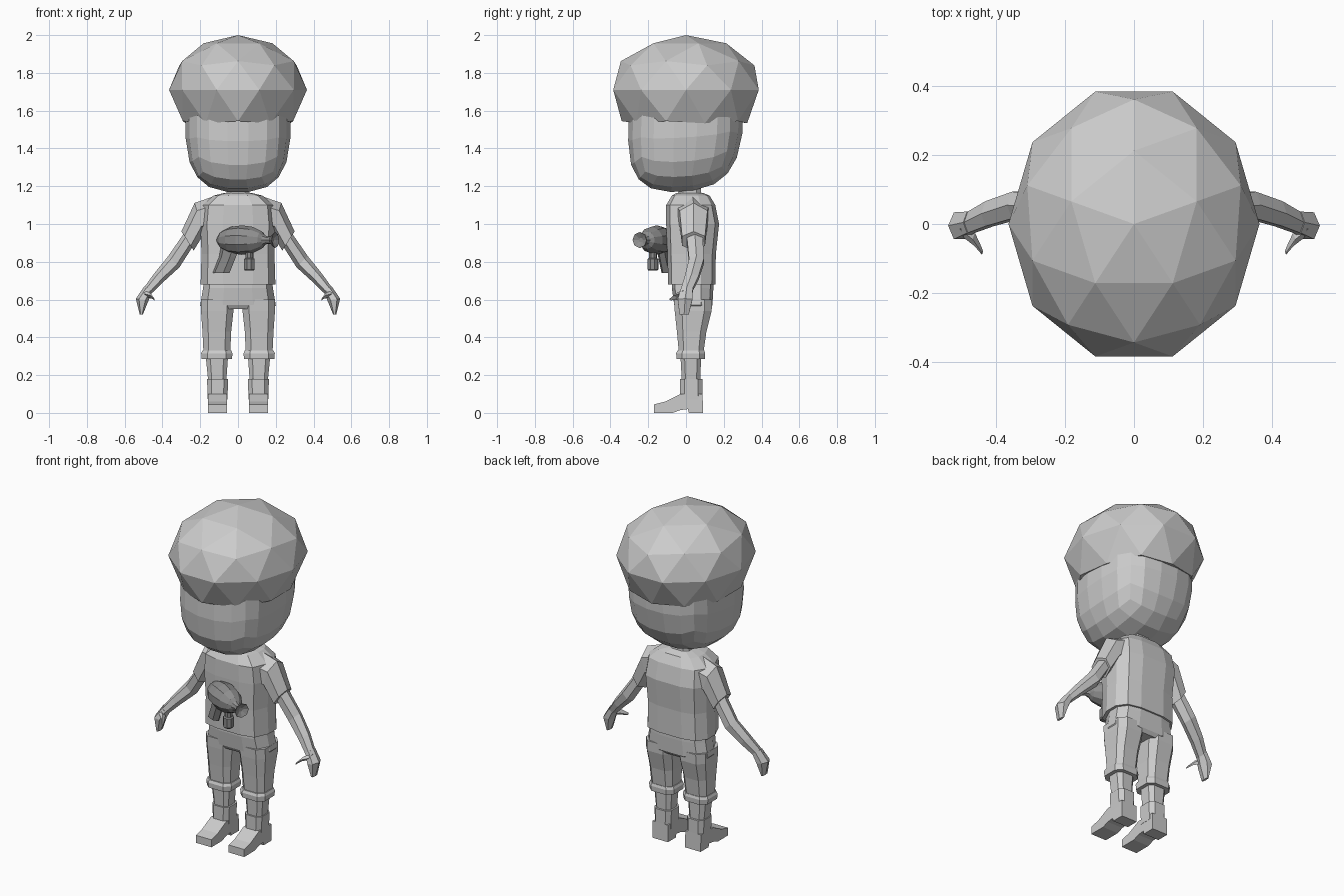
import bpy, bmesh
from math import cos, sin, radians, pi
from mathutils import Vector, Matrix

cube = bpy.data.objects.get("Cube")
if cube:
    bpy.data.objects.remove(cube)


def material(name, value):
    mat = bpy.data.materials.new(name)
    mat.use_nodes = True
    colour = (value, value, value, 1)
    mat.diffuse_color = colour
    mat.node_tree.nodes["Principled BSDF"].inputs["Base Color"].default_value = colour
    return mat


light_grey = material("light grey", 0.6)
dark_grey = material("dark grey", 0.27)


def finish(name, bm, mat=light_grey, mirror=False):
    bmesh.ops.recalc_face_normals(bm, faces=bm.faces[:])
    mesh = bpy.data.meshes.new(name)
    bm.to_mesh(mesh)
    bm.free()
    mesh.materials.append(mat)
    obj = bpy.data.objects.new(name, mesh)
    bpy.context.collection.objects.link(obj)
    if mirror:
        obj.modifiers.new("Mirror", "MIRROR").use_mirror_merge = False
    return obj


def loft(name, rings, **options):
    """Skin a list of point rings and cap both ends."""
    bm = bmesh.new()
    loops = [[bm.verts.new(p) for p in ring] for ring in rings]
    count = len(loops[0])
    for low, high in zip(loops, loops[1:]):
        for i in range(count):
            j = (i + 1) % count
            bm.faces.new((low[i], low[j], high[j], high[i]))
    bm.faces.new(loops[0])
    bm.faces.new(loops[-1])
    return finish(name, bm, **options)


def stacked(name, profile, sections, **options):
    """Sections are height, centre x, half width, front y, back y."""
    rings = [[(cx + px * half, (front + back) / 2 + py * (back - front) / 2, z)
              for px, py in profile] for z, cx, half, front, back in sections]
    return loft(name, rings, **options)


def limb(name, sections, sides=6, **options):
    """Sections are centre, tilt of the ring about y, and two half sizes."""
    rings = []
    for x, y, z, tilt, wide, deep in sections:
        u = Vector((cos(radians(tilt)), 0, sin(radians(tilt)))) * wide
        v = Vector((0, deep, 0))
        angles = [2 * pi * i / sides for i in range(sides)]
        rings.append([Vector((x, y, z)) + u * cos(a) + v * sin(a) for a in angles])
    return loft(name, rings, **options)


# Cross-sections
half_chest = [(0.4, -1), (0.82, -0.85), (1, -0.2), (1, 0.4), (0.8, 0.85), (0.4, 1)]
chest = half_chest + [(-x, y) for x, y in reversed(half_chest)]
octagon = [(0.6, -1), (1, -0.6), (1, 0.6), (0.6, 1),
           (-0.6, 1), (-1, 0.6), (-1, -0.6), (-0.6, -1)]

# Hair: faceted ball, flattened where it meets the head
bm = bmesh.new()
bmesh.ops.create_icosphere(bm, subdivisions=2, radius=1)
for v in bm.verts:
    x, y, z = v.co
    spread = 1
    if z < -0.3:
        spread = 0.94
        z = -0.57 if z > -0.5 else -0.61
    if v.co.z < -0.7:
        spread, z = 0.8, -0.5
    # The ball is turned so that a rim corner points to the front
    turn = Matrix.Rotation(pi / 2, 3, "Z") @ Vector((x, y, 0))
    v.co = (turn.x * 0.365 * spread, turn.y * 0.405 * spread, 1.71 + z * 0.29)
finish("hair", bm)

# Head: rounded box
bm = bmesh.new()
bmesh.ops.create_cube(bm, size=2)
bmesh.ops.subdivide_edges(bm, edges=bm.edges[:], cuts=4, use_grid_fill=True)
for v in bm.verts:
    p = v.co.copy()
    p /= sum(abs(c) ** 2.7 for c in p) ** (1 / 2.7)
    taper = 0.02 * max(0, -p.z)
    v.co = (p.x * 0.28, p.y * 0.305 - taper, 1.53 + p.z * 0.36 + p.y * 0.02)
finish("head", bm)

stacked("neck", octagon, [(1.1, 0, 0.075, -0.06, 0.1), (1.17, 0, 0.06, -0.04, 0.08),
                          (1.25, 0, 0.06, -0.04, 0.08)])

# Shirt
stacked("shirt", chest, [
    (0.68, 0, 0.198, -0.095, 0.155),
    (0.84, 0, 0.193, -0.098, 0.158),
    (1.0, 0, 0.2, -0.105, 0.175),
    (1.1, 0, 0.19, -0.105, 0.155),
    (1.15, 0, 0.13, -0.075, 0.125),
    (1.165, 0, 0.07, -0.05, 0.09)])
limb("sleeve", [
    (0.13, 0.035, 1.05, 88, 0.095, 0.1),
    (0.205, 0.04, 1.03, 73, 0.085, 0.085),
    (0.267, 0.04, 0.91, 57, 0.06, 0.07)], mirror=True)

# Arms and hands
limb("arm", [
    (0.24, 0.045, 0.95, 52, 0.04, 0.05),
    (0.34, 0.055, 0.8, 45, 0.042, 0.045),
    (0.42, 0.03, 0.715, 42, 0.033, 0.042),
    (0.48, 0.002, 0.645, 35, 0.025, 0.035)], mirror=True)
limb("hand", [
    (0.475, 0.005, 0.655, 35, 0.026, 0.036),
    (0.507, -0.005, 0.6, 8, 0.034, 0.045),
    (0.512, -0.01, 0.52, 0, 0.008, 0.028)], mirror=True)
limb("thumb", [
    (0.495, -0.015, 0.63, 60, 0.022, 0.025),
    (0.463, -0.045, 0.622, 70, 0.018, 0.02),
    (0.442, -0.08, 0.602, 70, 0.008, 0.01)], sides=4, mirror=True)

# Trousers
stacked("trouser_hips", chest, [
    (0.7, 0, 0.18, -0.075, 0.145),
    (0.66, 0, 0.185, -0.075, 0.145),
    (0.57, 0, 0.2, -0.062, 0.14),
    (0.55, 0, 0.185, -0.05, 0.125)])
stacked("trouser_leg", octagon, [
    (0.6, 0.108, 0.088, -0.064, 0.138),
    (0.54, 0.11, 0.086, -0.06, 0.136),
    (0.43, 0.112, 0.076, -0.048, 0.108),
    (0.3, 0.112, 0.07, -0.036, 0.09)], mirror=True)
stacked("trouser_cuff", octagon, [
    (0.33, 0.112, 0.076, -0.045, 0.097),
    (0.315, 0.112, 0.083, -0.052, 0.102),
    (0.285, 0.112, 0.08, -0.05, 0.1)], mirror=True)
stacked("shin", octagon, [
    (0.31, 0.112, 0.06, -0.03, 0.08),
    (0.17, 0.11, 0.048, -0.022, 0.076)], mirror=True)

# Boots: side outline given a width
stacked("boot_shaft", octagon, [
    (0.18, 0.108, 0.056, -0.032, 0.088),
    (0.07, 0.108, 0.052, -0.032, 0.088)], mirror=True)
outline = [(-0.17, 0), (-0.17, 0.045), (-0.11, 0.06), (-0.03, 0.1), (0.088, 0.1),
           (0.09, 0), (0.015, 0), (0.01, 0.02), (-0.03, 0.015), (-0.07, 0)]
loft("boot_foot", [[(x, y, z) for y, z in outline] for x in (0.057, 0.16)], mirror=True)

# Toy blaster: built along x, then turned towards the front
place = Matrix.Translation((0.02, -0.155, 0.915)) @ Matrix.Rotation(radians(-27), 4, "Z")


def blaster_part(name, sections, sides, tilt=90):
    obj = limb(name, [(x, 0, z, tilt, wide, deep) for x, z, wide, deep in sections],
               sides=sides, mat=dark_grey)
    obj.data.transform(place)


blaster_part("blaster_body", [
    (0.145 * cos(a), 0, 0.078 * sin(a), 0.078 * sin(a))
    for a in [pi * (i + 0.4) / 6.8 for i in range(7)]], 10)
blaster_part("blaster_nozzle", [
    (0.13, 0, 0.03, 0.03), (0.15, 0, 0.02, 0.02), (0.175, 0, 0.022, 0.022),
    (0.195, 0, 0.042, 0.042), (0.2, 0, 0.042, 0.042), (0.185, 0, 0.012, 0.012)], 8)
blaster_part("blaster_grip", [
    (-0.07, -0.04, 0.055, 0.025), (-0.085, -0.09, 0.05, 0.025),
    (-0.125, -0.175, 0.052, 0.025)], 6, tilt=0)
blaster_part("blaster_canister", [
    (0.045, -0.05, 0.022, 0.022), (0.045, -0.095, 0.022, 0.022),
    (0.045, -0.1, 0.03, 0.03), (0.045, -0.155, 0.03, 0.03),
    (0.045, -0.162, 0.024, 0.024)], 8, tilt=0)
